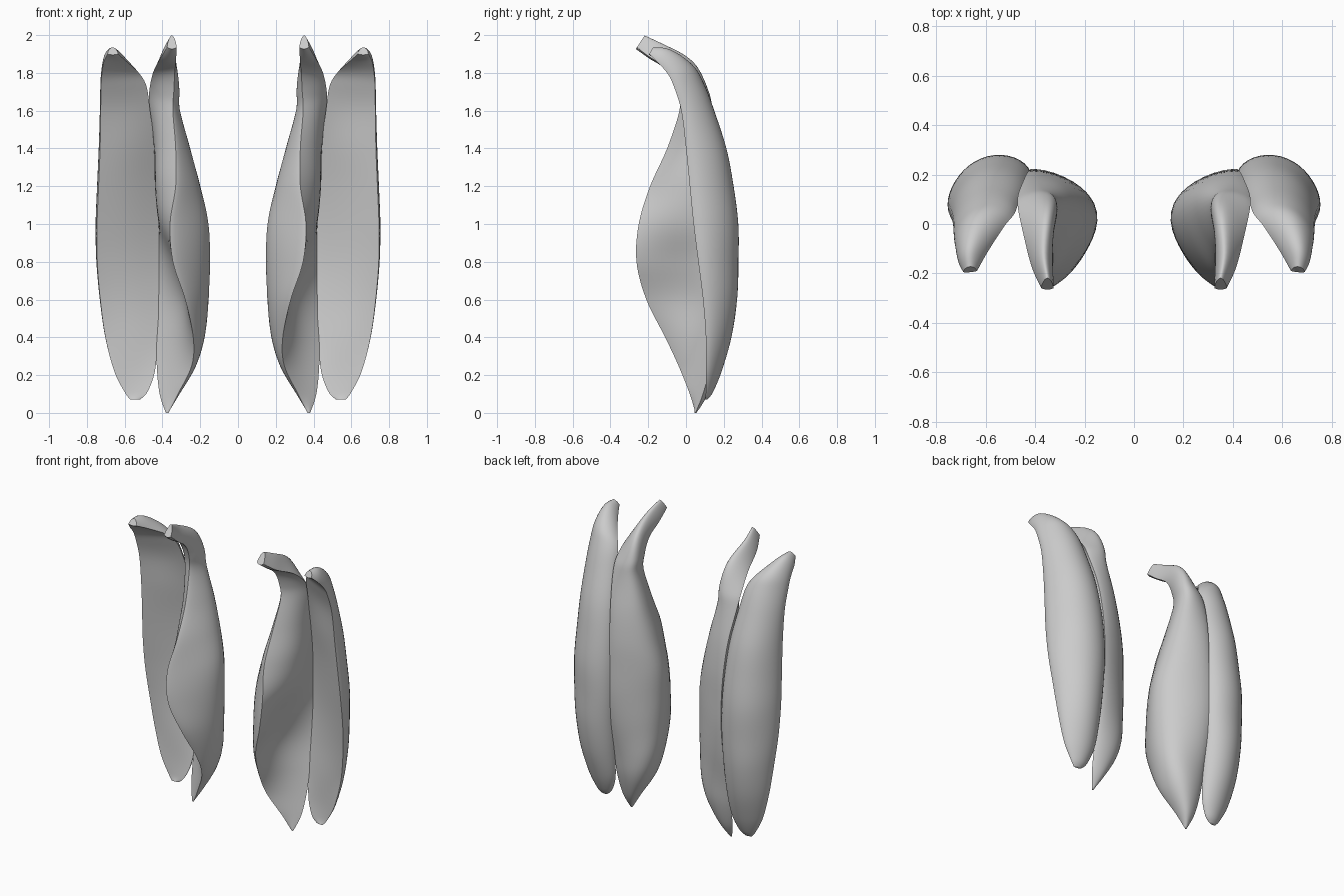
import bpy, bmesh, math
from mathutils import Vector

ARC = 20      # points per side of the section
STEPS = 6     # rings between two key sections


def catmull(keys, steps):
    """Smoothly interpolate rows of section values."""
    out = []
    for i in range(len(keys) - 1):
        rows = [keys[max(i - 1, 0)], keys[i], keys[i + 1], keys[min(i + 2, len(keys) - 1)]]
        for s in range(steps):
            t = s / steps
            out.append([0.5 * (2 * b + (c - a) * t + (2 * a - 5 * b + 4 * c - d) * t * t
                               + (3 * b - a - 3 * c + d) * t ** 3) for a, b, c, d in zip(*rows)])
    out.append(list(keys[-1]))
    return out


def section(row, full):
    """Lens section: chord a-b, full outer bulge, shallow (or hollow) inner side."""
    z, ax, ay, bx, by, outer, inner, pitch, skew = row
    a, b = Vector((ax, ay, z)), Vector((bx, by, z))
    d = (b - a).normalized()
    p = math.radians(pitch)
    n = Vector((-d.y, d.x, 0)) * math.cos(p) + Vector((0, 0, math.sin(p)))
    pts = []
    for i in range(ARC + 1):
        t = 0.5 - 0.5 * math.cos(math.pi * i / ARC)
        pts.append(a.lerp(b, t) + n * outer * max(math.sin(math.pi * t ** skew), 0) ** full)
    for i in range(ARC - 1, 0, -1):
        t = 0.5 - 0.5 * math.cos(math.pi * i / ARC)
        pts.append(a.lerp(b, t) - n * inner * math.sin(math.pi * t))
    return pts


def muscle(name, keys, full):
    bm = bmesh.new()
    rings = [[bm.verts.new(p) for p in section(r, full)] for r in catmull(keys, STEPS)]
    n = len(rings[0])
    for lo, hi in zip(rings, rings[1:]):
        for j in range(n):
            k = (j + 1) % n
            bm.faces.new((lo[j], lo[k], hi[k], hi[j]))
    bm.faces.new(rings[0][::-1])
    bm.faces.new(rings[-1])
    bmesh.ops.recalc_face_normals(bm, faces=bm.faces)
    me = bpy.data.meshes.new(name)
    bm.to_mesh(me)
    bm.free()
    ob = bpy.data.objects.new(name, me)
    bpy.context.collection.objects.link(ob)
    ob.modifiers.new("mirror", 'MIRROR').use_mirror_merge = False
    bpy.ops.object.select_all(action='DESELECT')
    ob.select_set(True)
    bpy.context.view_layer.objects.active = ob
    bpy.ops.object.shade_smooth_by_angle(angle=math.radians(60))


# Inner muscle: wraps the inside, with a twisted front flange and hooked tendon
# z, front edge x y, back edge x y, outer bulge, inner bulge, pitch, skew
muscle("inner_muscle", [
    (0.00, .368, .05, .382, .05, .005, .005, 0, 1.0),
    (0.10, .318, .02, .415, .09, .065, .00, 0, 1.0),
    (0.25, .245, -.04, .430, .13, .122, -.01, 0, 1.0),
    (0.40, .237, -.11, .430, .16, .165, -.03, 0, 1.0),
    (0.60, .280, -.21, .425, .20, .205, -.06, 0, 1.1),
    (0.80, .345, -.262, .420, .22, .24, -.04, 0, 1.2),
    (1.00, .360, -.25, .420, .22, .24, .02, 0, 1.25),
    (1.20, .330, -.19, .430, .21, .19, .05, 0, 1.25),
    (1.40, .330, -.10, .445, .18, .145, .04, 0, 1.2),
    (1.60, .345, -.035, .468, .12, .115, .02, 0, 1.1),
    (1.70, .340, -.04, .470, .07, .12, .01, 6, 1.0),
    (1.80, .335, -.085, .450, -.03, .12, .00, 28, 1.0),
    (1.87, .328, -.18, .415, -.17, .10, .005, 52, 1.0),
    (1.935, .325, -.26, .375, -.26, .075, .01, 57, 1.0),
], 0.62)

# Outer muscle: long blade with rounded back and nearly flat front
muscle("outer_muscle", [
    (0.07, .520, .105, .570, .10, .01, .005, 0, .9),
    (0.11, .480, .11, .600, .105, .035, .00, 0, .9),
    (0.22, .440, .13, .655, .105, .07, .00, 0, .9),
    (0.40, .425, .16, .702, .105, .105, .01, 0, .9),
    (0.60, .420, .19, .729, .09, .125, .01, 0, .9),
    (0.80, .418, .21, .745, .065, .13, .01, 0, .9),
    (1.00, .420, .21, .746, .04, .14, .01, 0, .9),
    (1.20, .428, .19, .738, .02, .135, .01, 0, .9),
    (1.40, .440, .15, .730, .00, .13, .01, 0, .9),
    (1.60, .465, .09, .727, -.025, .11, .00, 0, .9),
    (1.73, .485, .04, .725, -.065, .10, .00, 12, .9),
    (1.80, .525, -.01, .720, -.10, .095, .00, 30, .9),
    (1.86, .590, -.11, .710, -.155, .08, .00, 55, 1.0),
    (1.90, .635, -.19, .690, -.195, .04, .005, 60, 1.0),
], 0.53)
